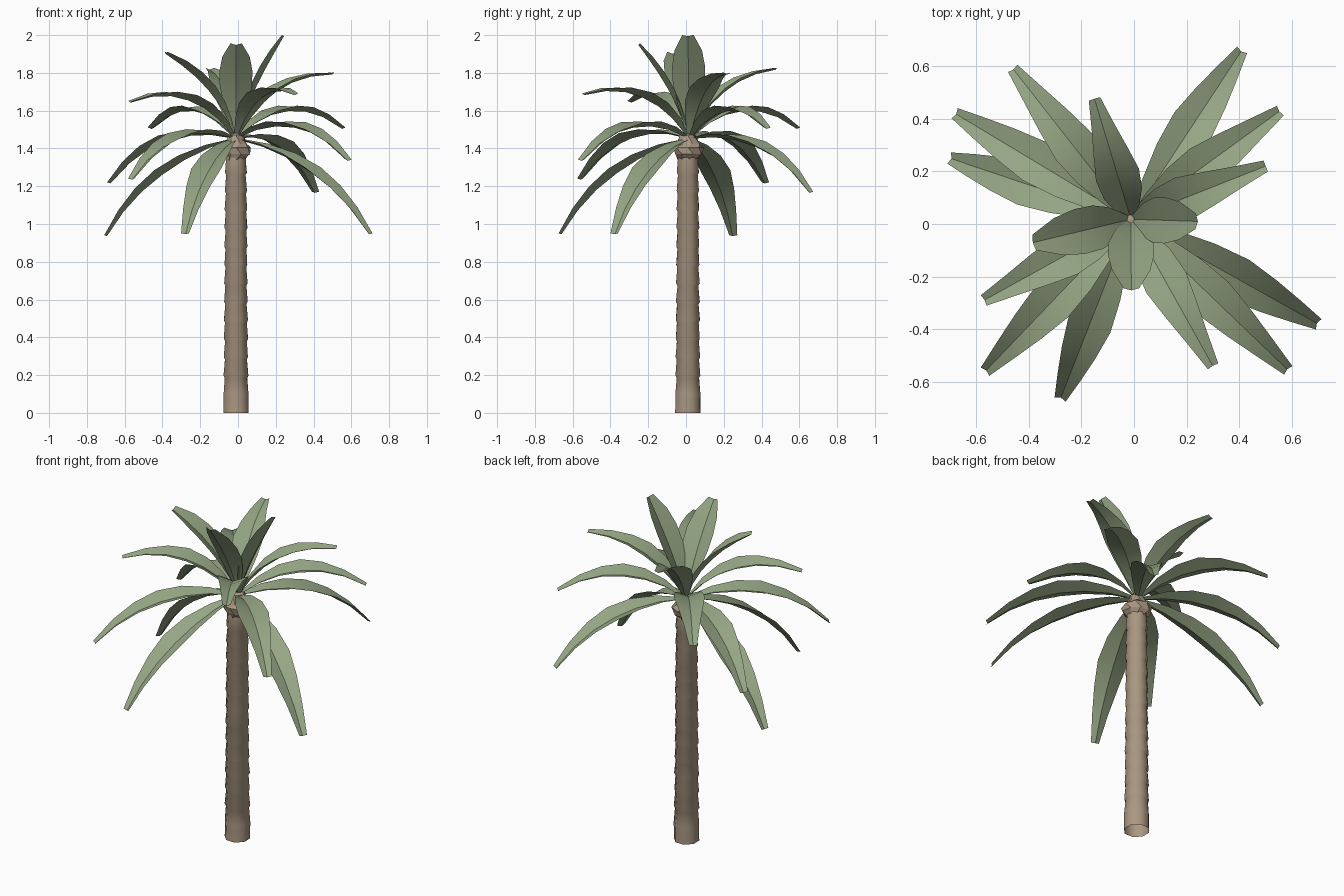
import bpy, bmesh, math, random
from mathutils import Vector

if "Cube" in bpy.data.objects:
    bpy.data.objects.remove(bpy.data.objects["Cube"])

random.seed(4)
CX, CY = -0.011, 0.01          # trunk axis


def material(name, col):
    m = bpy.data.materials.new(name)
    m.diffuse_color = (*col, 1)
    m.use_nodes = True
    m.node_tree.nodes["Principled BSDF"].inputs["Base Color"].default_value = m.diffuse_color
    return m


BARK = material("bark tan", (0.40, 0.31, 0.22))
LEAF = material("leaf green", (0.30, 0.38, 0.23))


def finish(bm, name, mat, angle=None):
    me = bpy.data.meshes.new(name)
    bm.to_mesh(me)
    bm.free()
    me.materials.append(mat)
    ob = bpy.data.objects.new(name, me)
    bpy.context.collection.objects.link(ob)
    if angle:
        bpy.ops.object.select_all(action='DESELECT')
        ob.select_set(True)
        bpy.context.view_layer.objects.active = ob
        bpy.ops.object.shade_smooth_by_angle(angle=math.radians(angle))
    return ob


def lathe(name, rings, sides, jitter, mat, angle=None):
    """Stack of rings (z, radius, twist), open below, closed on top."""
    bm = bmesh.new()
    loops = []
    for z, r, twist in rings:
        loop = []
        for i in range(sides):
            a = 2 * math.pi * (i + twist) / sides
            rr = r * (1 + random.uniform(-jitter, jitter))
            loop.append(bm.verts.new((CX + rr * math.cos(a), CY + rr * math.sin(a), z)))
        loops.append(loop)
    for lo, hi in zip(loops, loops[1:]):
        for i in range(sides):
            j = (i + 1) % sides
            bm.faces.new((lo[i], lo[j], hi[j], hi[i]))
    bm.faces.new(loops[-1])
    return finish(bm, name, mat, angle)


# Trunk: slightly tapering stack of shallow bark rings
rings = [(0, 0.072, 0.5), (0.07, 0.071, 0.5)]
N = 13
for k in range(N):
    z = 0.10 + k * 1.27 / N
    r = 0.069 - 0.009 * k / N
    rings += [(z, r + 0.002, 0.5), (z + 0.085, r - 0.005, 0.5)]
rings.append((1.38, 0.056, 0.5))
lathe("trunk", rings, 8, 0.02, BARK, 50)

# Crown bulb: jagged, faceted old leaf bases
lathe("crown_bulb",
      [(1.335, 0.05, 0), (1.37, 0.076, 0.5), (1.405, 0.08, 0),
       (1.425, 0.062, 0.5), (1.47, 0.04, 0), (1.485, 0.01, 0)],
      8, 0.1, BARK)

# Leaves: arched blades folded along a sunken midrib, from the crown to each tip
BASE = Vector((-0.012, 0.018, 1.455))
WIDTHS = [0.02, 0.095, 0.15, 0.17, 0.135, 0.09, 0.045]      # spreading leaves
UPRIGHT = [0.02, 0.07, 0.13, 0.17, 0.175, 0.145, 0.06]      # young centre leaves


def leaf(name, tip):
    tip = Vector(tip)
    chord = tip - BASE
    side = Vector((-chord.y, chord.x, 0)).normalized()
    up = chord.cross(side).normalized()
    if up.z < 0:
        up = -up
    flat = Vector((chord.x, chord.y)).length / chord.length
    bow = 0.14 * flat ** 1.5
    ctrl = BASE + chord * 0.5 + up * bow * 2
    widths = UPRIGHT if flat < 0.7 else WIDTHS
    bm = bmesh.new()
    rows = []
    n = len(widths) - 1
    for k, w in enumerate(widths):
        t = k / n
        p = BASE * (1 - t) ** 2 + ctrl * 2 * t * (1 - t) + tip * t * t
        tan = (ctrl - BASE) * (1 - t) + (tip - ctrl) * t
        nor = tan.cross(side).normalized()
        if nor.dot(up) < 0:
            nor = -nor
        edge = p + nor * 0.03 * w
        rib = p - nor * (0.13 * w + 0.002)
        rows.append([bm.verts.new(v) for v in
                     (edge - side * w / 2, rib, edge + side * w / 2)])
    for a, b in zip(rows, rows[1:]):
        for i in (0, 1):
            bm.faces.new((a[i], b[i], b[i + 1], a[i + 1]))
    bm.normal_update()
    if sum((f.normal.dot(up) for f in bm.faces)) < 0:
        bmesh.ops.reverse_faces(bm, faces=bm.faces[:])
    finish(bm, name, LEAF, 25)


TIPS = [
    (0.41, 0.66, 1.17), (0.555, 0.43, 1.51), (0.50, 0.22, 1.80), (-0.46, 0.59, 1.51),
    (-0.68, 0.42, 1.22), (-0.70, 0.25, 0.94), (0.70, -0.38, 0.95), (0.585, -0.555, 1.34),
    (0.30, -0.54, 1.69), (-0.28, -0.665, 0.95), (-0.565, -0.56, 1.24), (-0.57, -0.29, 1.65),
    (-0.38, -0.07, 1.91), (-0.15, 0.475, 1.825), (0.235, 0.01, 2.0), (-0.01, -0.245, 1.955),
]
for i, tip in enumerate(TIPS):
    leaf(f"leaf_{i + 1}", tip)
